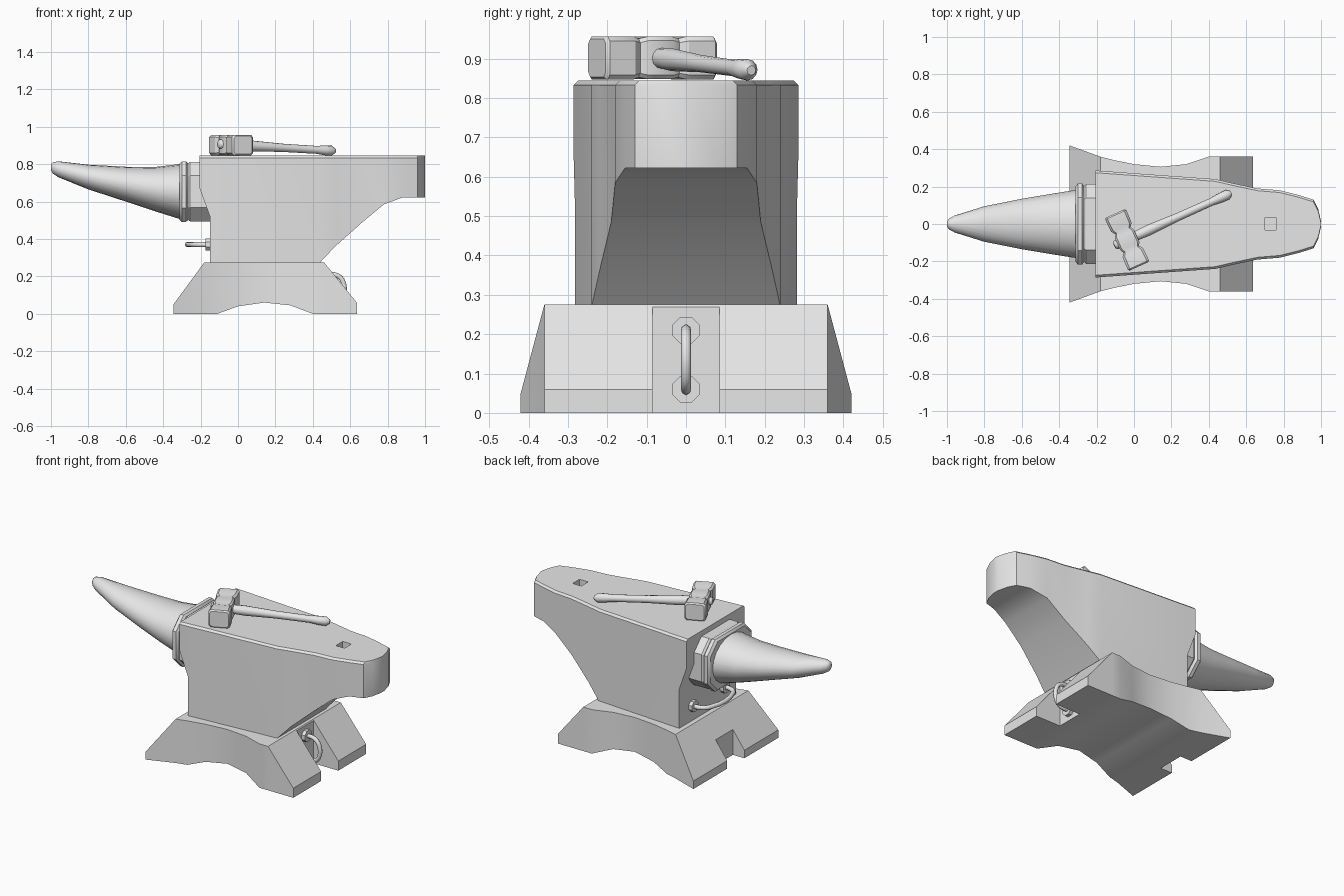
import bpy
import bmesh
from math import cos, sin, pi, atan2, radians
from mathutils import Vector, Matrix

cube = bpy.data.objects.get("Cube")
if cube:
    bpy.data.objects.remove(cube, do_unlink=True)

steel = bpy.data.materials.new("grey_steel")
steel.use_nodes = True
steel.diffuse_color = (0.8, 0.8, 0.8, 1)
steel.node_tree.nodes["Principled BSDF"].inputs["Base Color"].default_value = (0.8, 0.8, 0.8, 1)


def add_mesh(name, bm):
    mesh = bpy.data.meshes.new(name)
    bmesh.ops.recalc_face_normals(bm, faces=bm.faces[:])
    bm.to_mesh(mesh)
    bm.free()
    mesh.materials.append(steel)
    ob = bpy.data.objects.new(name, mesh)
    bpy.context.collection.objects.link(ob)
    return ob


def select_only(ob):
    bpy.ops.object.select_all(action='DESELECT')
    ob.select_set(True)
    bpy.context.view_layer.objects.active = ob


def smooth(ob, angle=32):
    select_only(ob)
    bpy.ops.object.shade_smooth_by_angle(angle=radians(angle))


def loft(name, rings):
    """Skin equal-sized rings of points and cap both ends."""
    bm = bmesh.new()
    rows = [[bm.verts.new(p) for p in ring] for ring in rings]
    n = len(rows[0])
    for a, b in zip(rows, rows[1:]):
        for i in range(n):
            j = (i + 1) % n
            bm.faces.new((a[i], a[j], b[j], b[i]))
    bm.faces.new(rows[0])
    bm.faces.new(rows[-1])
    return add_mesh(name, bm)


def slab(x, y, z0, z1, c=0.0):
    """Upright section with optionally chamfered top corners."""
    half = [(y, z0), (y, z1 - c)] + ([(y - c, z1)] if c else [])
    pts = half + [(-py, pz) for py, pz in reversed(half)]
    return [(x, py, pz) for py, pz in pts]


def octagon(x, hy, hz, c):
    """Rectangle with cut corners, centred on the x axis."""
    q = [(hy, hz - c), (hy - c, hz)]
    top = q + [(-a, b) for a, b in reversed(q)]
    return [Vector((x, a, b)) for a, b in top + [(-a, -b) for a, b in top]]


def cut(ob, lo, hi):
    """Carve a box-shaped pocket."""
    bm = bmesh.new()
    bmesh.ops.create_cube(bm, size=1)
    lo, hi = Vector(lo), Vector(hi)
    for v in bm.verts:
        v.co = [(l + h) / 2 + c * (h - l) for l, h, c in zip(lo, hi, v.co)]
    cutter = add_mesh("cutter", bm)
    cutter.hide_render = True
    mod = ob.modifiers.new("pocket", 'BOOLEAN')
    mod.object = cutter
    mod.solver = 'EXACT'
    select_only(ob)
    bpy.ops.object.modifier_apply(modifier=mod.name)
    bpy.data.objects.remove(cutter, do_unlink=True)


# Waisted foot with an arched underside and a notch in each end
base = loft("base", [slab(*s) for s in (
    (-0.345, 0.42, 0, 0.05), (-0.18, 0.36, 0, 0.275), (-0.11, 0.342, 0, 0.275),
    (0, 0.32, 0.04, 0.275), (0.14, 0.306, 0.06, 0.275), (0.28, 0.32, 0.045, 0.275),
    (0.4, 0.36, 0, 0.275), (0.46, 0.36, 0, 0.275), (0.635, 0.36, 0, 0.06))])
cut(base, (0.465, -0.085, -0.1), (0.8, 0.085, 0.4))
cut(base, (-0.5, -0.085, -0.1), (-0.265, 0.085, 0.4))
smooth(base)

# Main body with tapering heel
body = loft("body", [slab(*s, 0.845, 0.012) for s in (
    (-0.205, 0.286, 0.67), (-0.15, 0.282, 0.52), (-0.15, 0.282, 0.27),
    (0.435, 0.24, 0.27), (0.52, 0.22, 0.36), (0.66, 0.19, 0.485), (0.78, 0.18, 0.585),
    (0.88, 0.155, 0.622), (0.96, 0.13, 0.622), (0.985, 0.08, 0.622), (1.0, 0.015, 0.622))])
cut(body, (0.7, -0.032, 0.76), (0.76, 0.036, 0.9))
smooth(body)

# Horn: round sections given by x, half width, bottom, top
horn = loft("horn", [
    [(x, r * cos(i * pi / 10), (lo + hi) / 2 + (hi - lo) / 2 * sin(i * pi / 10)) for i in range(20)]
    for x, r, lo, hi in (
        (-1.0, 0.014, 0.768, 0.798), (-0.99, 0.028, 0.75, 0.81), (-0.96, 0.045, 0.73, 0.815),
        (-0.8, 0.095, 0.665, 0.797), (-0.6, 0.135, 0.6, 0.786),
        (-0.45, 0.16, 0.55, 0.784), (-0.29, 0.185, 0.5, 0.803))])
smooth(horn, 50)

# Cut-corner collars behind the horn
for name, stops in (("front_collar", ((-0.312, 0.93), (-0.3, 1), (-0.278, 1), (-0.266, 0.93))),
                    ("rear_collar", ((-0.268, 0.93), (-0.256, 0.98), (-0.14, 0.98)))):
    smooth(loft(name, [[p + Vector((0, 0, 0.653)) for p in octagon(x, 0.217 * k, 0.162 * k, 0.075 * k)]
                       for x, k in stops]))


def bar(name, points, radius):
    """Bent round bar."""
    curve = bpy.data.curves.new(name, 'CURVE')
    curve.dimensions = '3D'
    curve.bevel_depth = radius
    curve.bevel_resolution = 2
    curve.resolution_u = 4
    curve.use_fill_caps = True
    spline = curve.splines.new('BEZIER')
    spline.bezier_points.add(len(points) - 1)
    for bp, p in zip(spline.bezier_points, points):
        bp.co = p
        bp.handle_left_type = bp.handle_right_type = 'AUTO'
    curve.materials.append(steel)
    ob = bpy.data.objects.new(name, curve)
    bpy.context.collection.objects.link(ob)


def mount(name, x, y, z, radius, depth):
    """Eight-sided plate facing along x."""
    bm = bmesh.new()
    bmesh.ops.create_cone(bm, cap_ends=True, segments=8, radius1=radius, radius2=radius, depth=depth,
                          matrix=Matrix.Translation((x, y, z)) @ Matrix.Rotation(pi / 2, 4, 'Y')
                          @ Matrix.Rotation(pi / 8, 4, 'Z'))
    add_mesh(name, bm)


# Upright handle in the heel-side notch
bar("base_handle", [(0.46, 0, 0.21), (0.53, 0, 0.205), (0.562, 0, 0.17),
                    (0.562, 0, 0.1), (0.53, 0, 0.065), (0.46, 0, 0.06)], 0.013)
for side, z in (("upper", 0.21), ("lower", 0.06)):
    mount(side + "_base_mount", 0.472, 0, z, 0.037, 0.03)

# Level handle under the horn
bar("body_handle", [(-0.14, 0.155, 0.37), (-0.21, 0.15, 0.37), (-0.247, 0.11, 0.37),
                    (-0.247, -0.11, 0.37), (-0.21, -0.15, 0.37), (-0.14, -0.155, 0.37)], 0.014)
for side, y in (("left", 0.155), ("right", -0.155)):
    mount(side + "_body_mount", -0.158, y, 0.37, 0.035, 0.03)

# Hammer resting on the face: head sections run along local x
turn = atan2(0.275, 0.61)
head = loft("hammer_head", [octagon(*s) for s in (
    (-0.155, 0.054, 0.048, 0.012), (-0.147, 0.062, 0.055, 0.012), (-0.075, 0.06, 0.055, 0.012),
    (-0.055, 0.046, 0.049, 0.01), (-0.035, 0.056, 0.054, 0.01), (0.035, 0.056, 0.054, 0.01),
    (0.055, 0.046, 0.049, 0.01), (0.075, 0.06, 0.055, 0.012),
    (0.147, 0.062, 0.055, 0.012), (0.155, 0.054, 0.048, 0.012))])
head.matrix_world = Matrix.Translation((-0.037, -0.085, 0.902)) @ Matrix.Rotation(turn - pi / 2, 4, 'Z')
smooth(head)

# Hammer handle: round sections with a swollen grip
handle = loft("hammer_handle", [
    [(x, r * cos(i * pi / 6), r * sin(i * pi / 6)) for i in range(12)]
    for x, r in ((-0.075, 0.016), (-0.068, 0.024), (0.05, 0.026), (0.12, 0.029), (0.3, 0.022),
                 (0.5, 0.021), (0.55, 0.026), (0.59, 0.027), (0.612, 0.012))])
handle.matrix_world = (Matrix.Translation((-0.037, -0.085, 0.904)) @ Matrix.Rotation(turn, 4, 'Z')
                       @ Matrix.Rotation(0.055, 4, 'Y'))
smooth(handle, 50)
